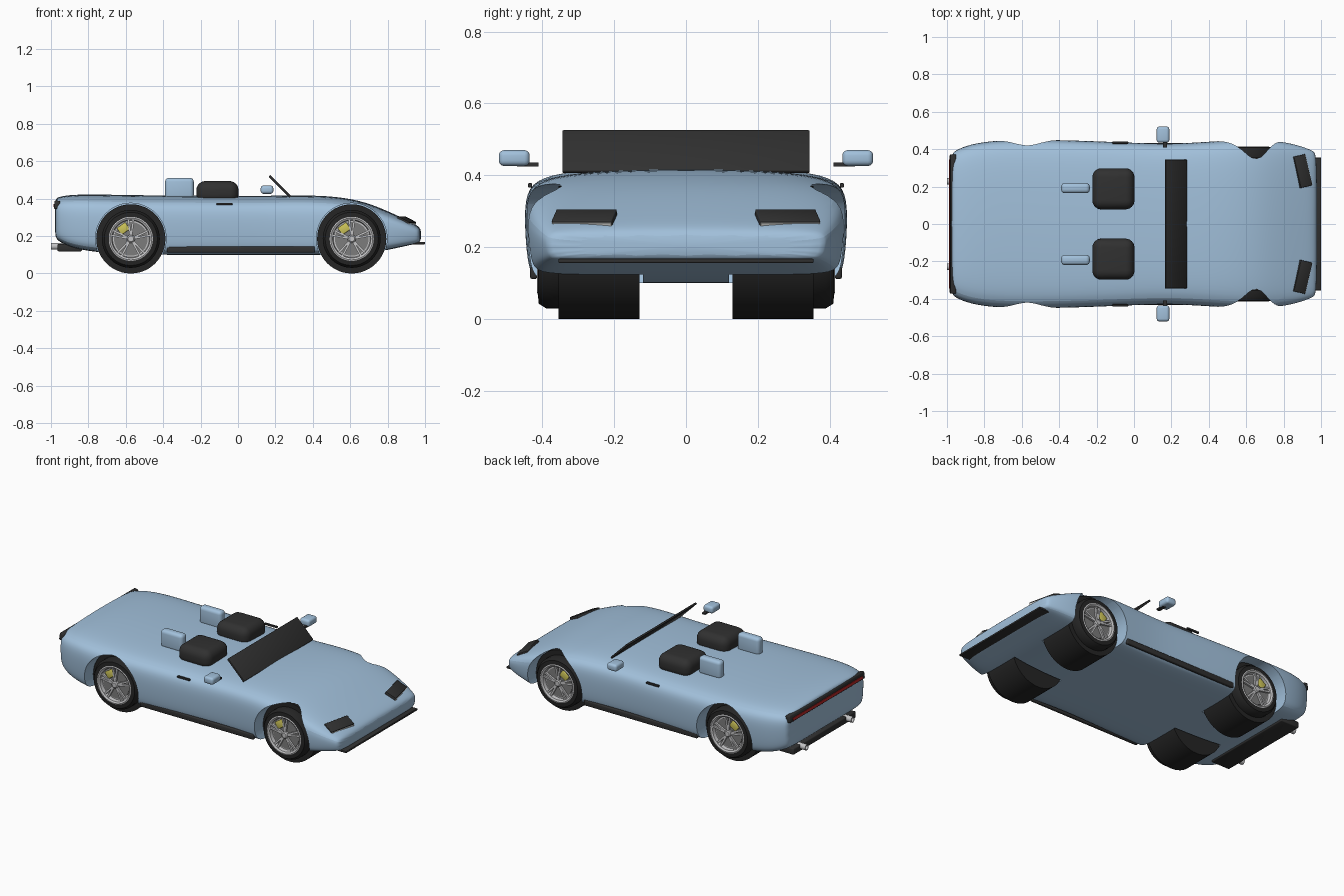
import bpy, bmesh
from math import sin, cos, pi, radians
from mathutils import Vector

cube = bpy.data.objects.get("Cube")
if cube:
    bpy.data.objects.remove(cube, do_unlink=True)


def material(name, rgb):
    m = bpy.data.materials.new(name)
    m.use_nodes = True
    m.diffuse_color = (*rgb, 1)
    m.node_tree.nodes["Principled BSDF"].inputs["Base Color"].default_value = (*rgb, 1)
    return m


BLUE = material("pale_blue_paint", (0.36, 0.53, 0.71))
TRIM = material("dark_trim", (0.03, 0.03, 0.03))
TYRE = material("tyre_black", (0.018, 0.018, 0.018))
SILVER = material("silver", (0.55, 0.55, 0.56))
DISC = material("brake_grey", (0.2, 0.2, 0.2))
YELLOW = material("caliper_yellow", (0.62, 0.56, 0.1))
RED = material("lamp_red", (0.5, 0.02, 0.02))
LAMP = material("lamp_white", (0.75, 0.75, 0.72))


def finish(name, bm, mat, angle=35):
    bmesh.ops.recalc_face_normals(bm, faces=bm.faces)
    me = bpy.data.meshes.new(name)
    bm.to_mesh(me)
    bm.free()
    me.materials.append(mat)
    ob = bpy.data.objects.new(name, me)
    bpy.context.collection.objects.link(ob)
    smooth(ob, angle)
    return ob


def smooth(ob, angle=35):
    bpy.ops.object.select_all(action='DESELECT')
    ob.select_set(True)
    bpy.context.view_layer.objects.active = ob
    bpy.ops.object.shade_smooth_by_angle(angle=radians(angle))


def box(name, loc, size, mat, bevel=0, rot=(0, 0, 0), segments=4):
    bm = bmesh.new()
    bmesh.ops.create_cube(bm, size=1)
    bmesh.ops.scale(bm, vec=size, verts=bm.verts)
    if bevel:
        bmesh.ops.bevel(bm, geom=bm.edges[:], offset=bevel, segments=segments,
                        profile=0.5, affect='EDGES')
    ob = finish(name, bm, mat, 50)
    ob.location, ob.rotation_euler = loc, rot
    return ob


def lathe(name, profile, mat, loc, axis='Y', side=1, steps=48):
    """Spin (radius, offset) points about an axis; the ends are capped."""
    bm = bmesh.new()
    rings = []
    for r, d in profile:
        ring = []
        for i in range(steps):
            a = 2 * pi * i / steps
            u, v = r * cos(a), r * sin(a)
            ring.append(bm.verts.new((u, d * side, v) if axis == 'Y' else (d * side, u, v)))
        rings.append(ring)
    for a, b in zip(rings, rings[1:]):
        for i in range(steps):
            j = (i + 1) % steps
            bm.faces.new((a[i], a[j], b[j], b[i]))
    bm.faces.new(rings[0])
    bm.faces.new(rings[-1])
    ob = finish(name, bm, mat)
    ob.location = loc
    return ob


# Body shell: one half section, scaled along the length
SECTION = [(0, 1), (.45, .985), (.75, .955), (.94, .89), (1, .74), (1, .45),
           (.985, .2), (.96, .06), (.86, 0), (.45, 0), (0, 0)]
STATIONS = [  # x, half width, bottom, top
    (-.98, .37, .20, .395), (-.965, .387, .175, .41), (-.9, .42, .14, .422),
    (-.78, .445, .115, .425), (-.57, .452, .10, .42), (-.3, .447, .10, .418),
    (0, .434, .10, .416), (.2, .428, .10, .417), (.4, .44, .10, .42),
    (.55, .45, .10, .41), (.68, .452, .108, .384), (.8, .44, .125, .335),
    (.9, .415, .148, .288), (.96, .39, .16, .258), (.98, .375, .175, .235)]
ring_points = SECTION + [(-u, t) for u, t in SECTION[-2:0:-1]]
bm = bmesh.new()
loops = [[bm.verts.new((x, u * w, lo + t * (hi - lo))) for u, t in ring_points]
         for x, w, lo, hi in STATIONS]
count = len(ring_points)
for a, b in zip(loops, loops[1:]):
    for i in range(count):
        j = (i + 1) % count
        bm.faces.new((a[i], a[j], b[j], b[i]))
bm.faces.new(loops[0])
bm.faces.new(loops[-1])
body = finish("body_shell", bm, BLUE)
body.modifiers.new("smooth_form", 'SUBSURF').levels = 2

# Wheel arches cut from the shell
AXLES = {"front": .608, "rear": -.573}
R = .185
cutters = []
for x in AXLES.values():
    for s in (1, -1):
        c = lathe("arch_cutter", [(R + .004, .12), (R + .004, .6)], BLUE, (x, 0, R + .002), side=s)
        c.hide_render = True
        cutters.append(c)
        cut = body.modifiers.new("arch", 'BOOLEAN')
        cut.operation, cut.solver, cut.object = 'DIFFERENCE', 'EXACT', c
bpy.ops.object.select_all(action='DESELECT')
body.select_set(True)
bpy.context.view_layer.objects.active = body
bpy.ops.object.convert(target='MESH')
for c in cutters:
    bpy.data.objects.remove(c, do_unlink=True)
smooth(body, 40)

# Wheels: wide inner drum, stepped outer tyre, rim with paired spokes
for end, x in AXLES.items():
    for s, hand in ((1, "left"), (-1, "right")):
        tag = f"{end}_{hand}"
        hub = (x, 0, R)
        lathe("inner_drum_" + tag, [(R, .13), (R, .355)], TYRE, hub, side=s)
        lathe("tyre_" + tag, [(.155, .35), (.155, .39), (.142, .41), (.118, .412),
                              (.112, .38), (.05, .38)], TYRE, hub, side=s)
        lathe("rim_" + tag, [(.118, .37), (.118, .412), (.112, .414), (.102, .408),
                             (.098, .387), (.05, .387)], SILVER, hub, side=s)
        lathe("brake_disc_" + tag, [(.09, .38), (.09, .391)], DISC, hub, side=s)
        lathe("hub_cap_" + tag, [(.022, .385), (.022, .405), (.015, .411)], SILVER, hub,
              side=s, steps=20)
        box("caliper_" + tag, (x - .04, s * .394, R + .055), (.055, .012, .045), YELLOW,
            .004, (0, radians(-35), 0), 2)
        for k in range(5):
            for split in (-.13, .13):
                a = 2 * pi * k / 5 + pi / 2 + split
                box(f"spoke_{tag}", (x + .06 * cos(a), s * .4, R + .06 * sin(a)),
                    (.092, .012, .011), SILVER, 0, (0, -a, 0))

# Paired details on both flanks
for s, hand in ((1, "left"), (-1, "right")):
    box("sill_" + hand, (.015, s * .424, .128), (.79, .02, .034), TRIM, .007)
    box("door_handle_" + hand, (-.073, s * .434, .372), (.086, .012, .012), TRIM, .003)
    box("mirror_" + hand, (.155, s * .478, .448), (.068, .086, .044), BLUE, .015)
    box("mirror_stalk_" + hand, (.165, s * .44, .43), (.022, .06, .01), TRIM)
    box("seat_" + hand, (-.11, s * .188, .435), (.225, .22, .118), TRIM, .048, segments=6)
    box("headrest_" + hand, (-.313, s * .192, .455), (.153, .055, .112), BLUE, .02)
    lathe("exhaust_" + hand, [(.018, -.93), (.018, -1), (.013, -1), (.013, -.96)], SILVER,
          (0, s * .228, .145), axis='X', steps=24)
    # Headlamp pod lying on the sloped nose, with a bright front strip
    turn = (0, radians(27), s * radians(13))
    lamp = box("headlamp_" + hand, (.898, s * .282, .277), (.07, .172, .03), TRIM, .003, turn, 2)
    front = lamp.rotation_euler.to_matrix() @ Vector((.034, 0, 0))
    box("headlamp_strip_" + hand, lamp.location + front, (.008, .168, .018), LAMP, 0, turn)

# Windscreen leaning back over the cabin
box("windscreen", (.224, 0, .466), (.16, .688, .012), TRIM, .003, (0, radians(45), 0), 2)

# Nose splitter and rear undertray
box("front_splitter", (.95, 0, .162), (.1, .71, .012), TRIM, .003, segments=2)
box("rear_undertray", (-.9, 0, .138), (.13, .62, .04), TRIM, .006, segments=2)

# Full-width tail light
box("tail_panel", (-.968, 0, .367), (.03, .745, .045), TRIM, .006, (0, radians(8), 0), 2)
box("tail_light", (-.984, 0, .362), (.006, .69, .016), RED, 0, (0, radians(8), 0))
